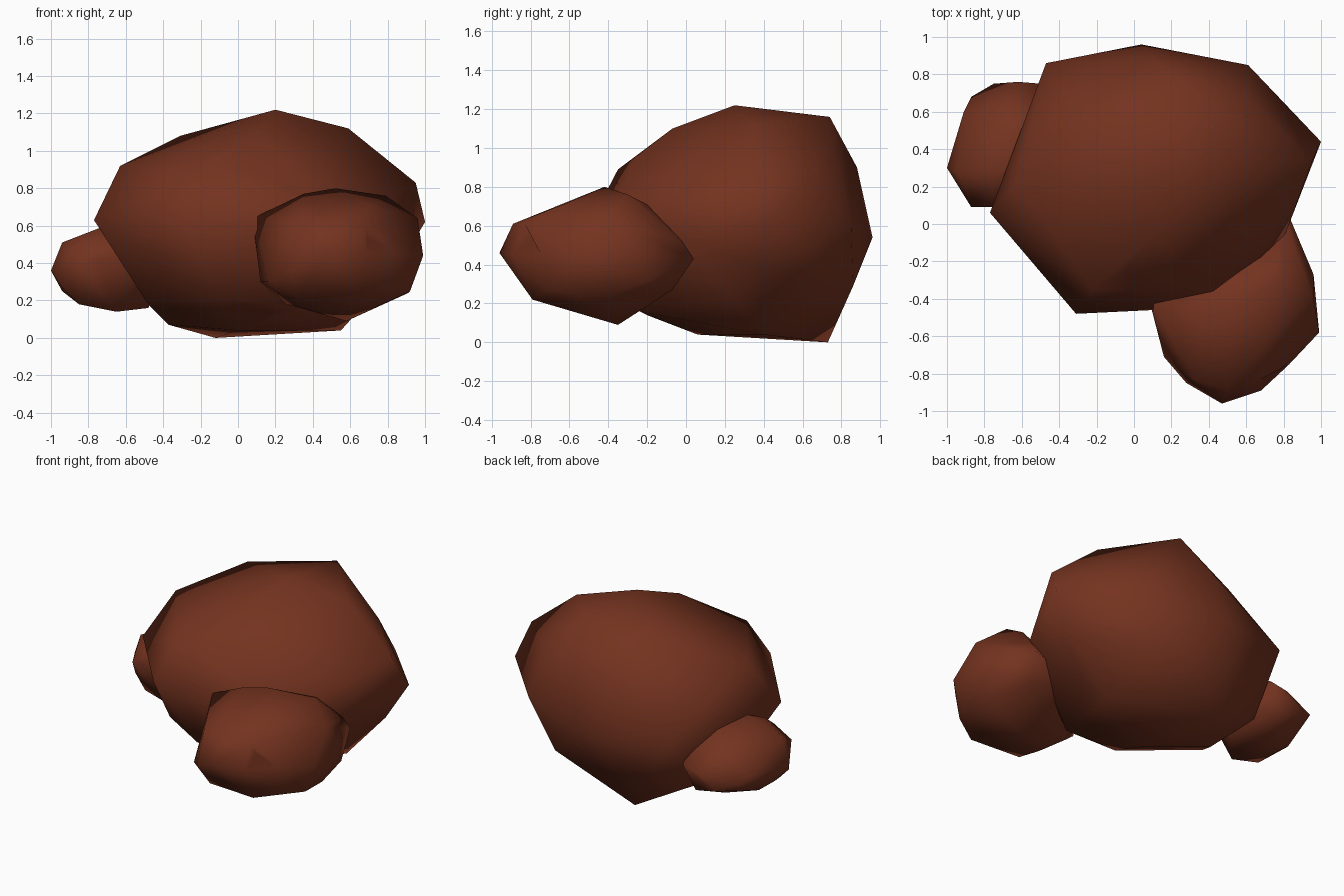
import bpy, bmesh
from mathutils import Vector

# One reddish brown stone colour
stone = bpy.data.materials.new("red_brown_stone")
stone.diffuse_color = (0.175, 0.033, 0.014, 1.0)


def boulder(name, corners, dent=None):
    """Faceted boulder: the convex skin around a few corners, smooth shaded.
    A dent pushes the nearest facet in to that point."""
    bm = bmesh.new()
    for c in corners:
        bm.verts.new(c)
    res = bmesh.ops.convex_hull(bm, input=bm.verts[:])
    spare = {g for g in res["geom_interior"] + res["geom_unused"]
             if isinstance(g, bmesh.types.BMVert)}
    bmesh.ops.delete(bm, geom=list(spare), context='VERTS')
    bmesh.ops.recalc_face_normals(bm, faces=bm.faces[:])
    if dent:
        d = Vector(dent)
        face = min(bm.faces, key=lambda f: (f.calc_center_median() - d).length)
        bmesh.ops.poke(bm, faces=[face])["verts"][0].co = d
    for f in bm.faces:
        f.smooth = True
    me = bpy.data.meshes.new(name)
    bm.to_mesh(me)
    bm.free()
    me.materials.append(stone)
    ob = bpy.data.objects.new(name, me)
    bpy.context.collection.objects.link(ob)
    return ob


# Large central boulder: crown, shoulders, waist, then base
boulder("large_boulder", [
    (0.20, 0.25, 1.22), (0.24, 0.74, 1.16), (0.59, 0.35, 1.12),
    (-0.31, 0.55, 1.08), (0.10, -0.07, 1.10),
    (-0.63, 0.22, 0.92), (-0.05, -0.25, 0.96), (-0.22, -0.35, 0.89),
    (0.60, 0.68, 0.88), (0.10, 0.88, 0.90), (0.95, 0.33, 0.83),
    (0.42, -0.36, 0.72),
    (-0.77, 0.06, 0.63), (-0.47, 0.86, 0.56), (0.04, 0.96, 0.54),
    (0.61, 0.85, 0.60), (1.00, 0.44, 0.62), (0.83, 0.02, 0.58),
    (-0.31, -0.48, 0.64), (0.10, -0.46, 0.58), (0.64, -0.25, 0.63),
    (0.81, -0.05, 0.56),
    (-0.31, -0.30, 0.33), (-0.10, -0.30, 0.21), (0.85, 0.40, 0.37),
    (0.40, 0.86, 0.29), (-0.48, 0.60, 0.18), (0.68, 0.25, 0.22),
    (0.20, -0.20, 0.14), (0.35, -0.24, 0.16), (-0.37, 0.30, 0.07),
    (0.00, 0.06, 0.04), (0.55, 0.40, 0.04), (-0.12, 0.73, 0.00),
    (-0.48, 0.10, 0.18),
])

# Medium boulder at the front right
boulder("front_boulder", [
    (0.52, -0.42, 0.80), (0.35, -0.46, 0.77), (0.79, -0.30, 0.76),
    (0.74, -0.20, 0.71), (0.70, -0.63, 0.71), (0.10, -0.42, 0.65),
    (0.32, -0.83, 0.61), (0.50, -0.89, 0.61), (0.68, -0.83, 0.61),
    (0.96, -0.40, 0.64),
    (0.09, -0.44, 0.54), (0.16, -0.71, 0.30), (0.28, -0.85, 0.36),
    (0.47, -0.96, 0.46), (0.68, -0.89, 0.45), (0.83, -0.75, 0.46),
    (0.99, -0.58, 0.44), (0.96, -0.27, 0.48), (0.83, 0.04, 0.43),
    (0.82, -0.02, 0.52), (0.12, -0.45, 0.30), (0.30, -0.15, 0.45),
    (0.31, -0.75, 0.21), (0.67, -0.79, 0.22), (0.84, -0.70, 0.27),
    (0.92, -0.58, 0.25), (0.91, -0.38, 0.24), (0.93, -0.20, 0.32),
    (0.78, -0.07, 0.27), (0.26, -0.35, 0.18), (0.32, -0.57, 0.165),
    (0.58, -0.35, 0.09),
], dent=(0.69, -0.79, 0.53))

# Small boulder at the left
boulder("left_boulder", [
    (-0.68, 0.30, 0.61), (-0.76, 0.22, 0.58), (-0.76, 0.12, 0.50),
    (-0.56, 0.48, 0.59), (-0.72, 0.60, 0.48), (-0.94, 0.28, 0.51),
    (-0.87, 0.09, 0.41), (-0.75, 0.09, 0.42), (-0.50, 0.75, 0.39),
    (-0.62, 0.76, 0.36), (-0.75, 0.75, 0.27), (-1.00, 0.30, 0.36),
    (-0.91, 0.60, 0.36), (-0.87, 0.68, 0.32), (-0.94, 0.38, 0.25),
    (-0.94, 0.22, 0.27), (-0.85, 0.42, 0.18), (-0.85, 0.20, 0.18),
    (-0.65, 0.18, 0.14), (-0.65, 0.50, 0.14), (-0.48, 0.35, 0.16),
    (-0.55, 0.68, 0.20), (-0.45, 0.15, 0.45), (-0.35, 0.40, 0.45),
])
